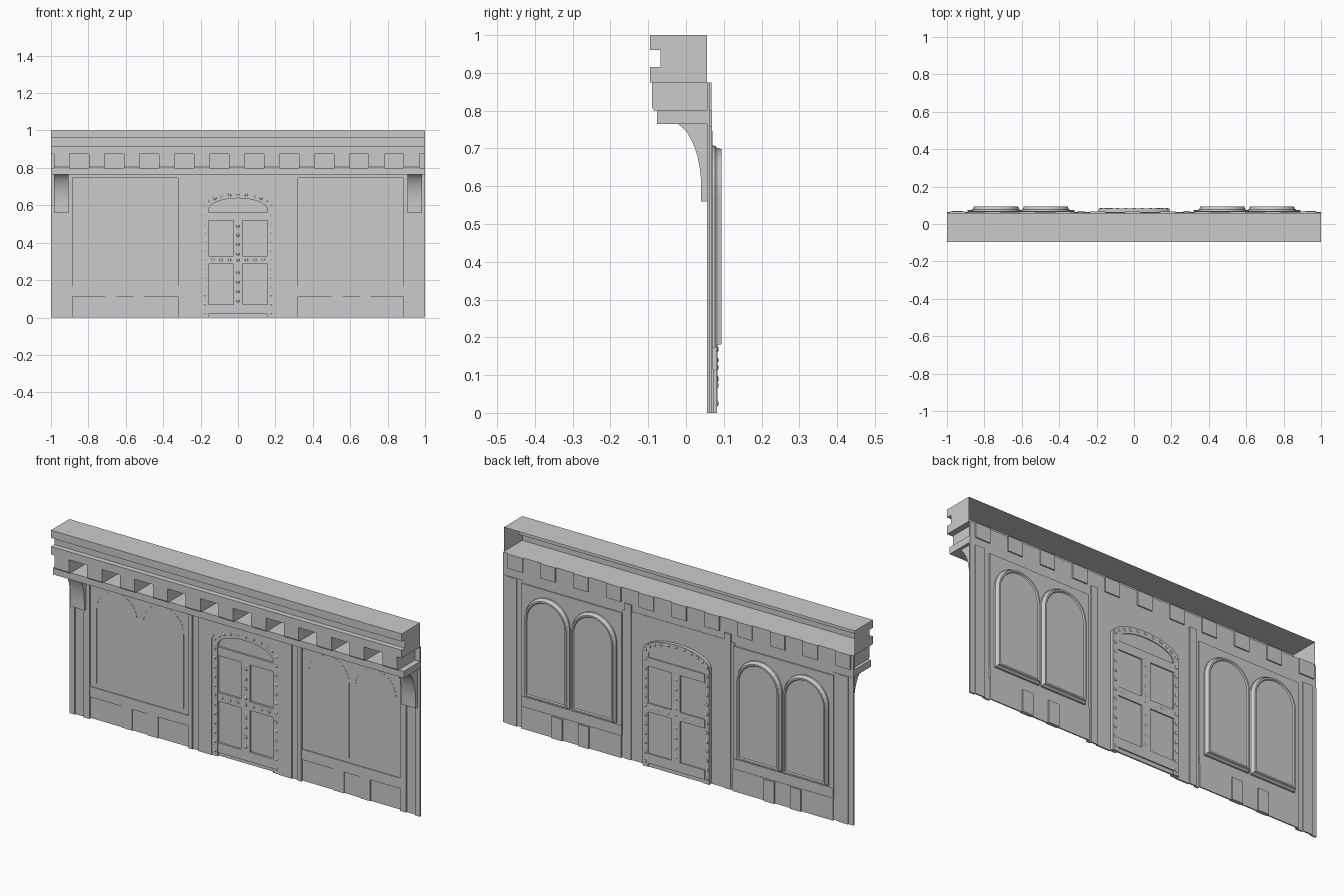
import bpy, bmesh, math

if "Cube" in bpy.data.objects:
    bpy.data.objects.remove(bpy.data.objects["Cube"])


def finish(name, bm):
    bmesh.ops.recalc_face_normals(bm, faces=bm.faces)
    me = bpy.data.meshes.new(name)
    bm.to_mesh(me)
    bm.free()
    ob = bpy.data.objects.new(name, me)
    bpy.context.collection.objects.link(ob)
    return ob


def loft(name, loops, caps=True):
    """Skin matching loops of 3D points; cap both ends if asked."""
    bm = bmesh.new()
    rings = [[bm.verts.new(p) for p in lp] for lp in loops]
    n = len(rings[0])
    for a, b in zip(rings, rings[1:]):
        for i in range(n):
            j = (i + 1) % n
            bm.faces.new((a[i], a[j], b[j], b[i]))
    if caps:
        bm.faces.new(rings[0])
        bm.faces.new(rings[-1])
    return finish(name, bm)


def box(name, x0, x1, y0, y1, z0, z1):
    rect = [(x0, z0), (x1, z0), (x1, z1), (x0, z1)]
    return plate(name, rect, y0, y1)


def plate(name, xz, y0, y1):
    return loft(name, [[(x, y, z) for x, z in xz] for y in (y0, y1)])


def pair(name, x0, x1, *r):
    box(name + "_right", x0, x1, *r)
    box(name + "_left", -x1, -x0, *r)


def arch_top(cx, w, spring, rise, n=16):
    """Elliptical arch points from right to left."""
    return [(cx + w * math.cos(math.pi * i / n), spring + rise * math.sin(math.pi * i / n))
            for i in range(n + 1)]


# Cornice: open-backed moulded shell with end caps
cornice = [(0.055, 1), (-0.095, 1), (-0.095, 0.96), (-0.067, 0.96), (-0.067, 0.916),
           (-0.095, 0.916), (-0.095, 0.875), (0.055, 0.875)]
bm = bmesh.new()
ends = [[bm.verts.new((x, y, z)) for y, z in cornice] for x in (-1, 1)]
for i in range(len(cornice) - 1):
    bm.faces.new((ends[0][i], ends[0][i + 1], ends[1][i + 1], ends[1][i]))
for e in ends:
    bm.faces.new(e)
finish("cornice", bm)

# Corbels, shelf below them and upper wall
for i in range(11):
    cx = -0.942 + i * 0.187
    c = [(-0.09, 0.875), (-0.09, 0.81), (-0.085, 0.80), (0.068, 0.80), (0.068, 0.875)]
    loft("corbel", [[(x, y, z) for y, z in c] for x in (cx - 0.042, cx + 0.042)])
box("shelf", -1, 1, -0.077, 0.056, 0.765, 0.80)
box("upper_wall", -1, 1, 0.055, 0.062, 0.745, 0.875)

# Curved end brackets
curve = [(-0.077, 0.765), (-0.046, 0.765), (-0.046, 0.772)]
for i in range(1, 11):
    a = math.pi / 2 * i / 10
    curve.append((-0.046 + 0.086 * math.sin(a), 0.60 + 0.172 * math.cos(a)))
curve += [(0.04, 0.56), (0.057, 0.56), (0.057, 0.78), (-0.077, 0.78)]
for s in (-1, 1):
    ob = loft("bracket", [[(s * x, y, z) for y, z in curve] for x in (0.905, 0.985)])
    for p in ob.data.polygons:
        p.use_smooth = True
    ob.data.set_sharp_from_angle(angle=math.radians(30))

# Pilasters and grooves
pair("end_pilaster", 0.97, 1, 0.055, 0.064, 0, 0.76)
pair("end_groove", 0.918, 0.972, 0.062, 0.069, 0, 0.76)
pair("outer_pilaster", 0.885, 0.92, 0.055, 0.064, 0, 0.76)
pair("inner_pilaster", 0.30, 0.322, 0.055, 0.064, 0, 0.76)
pair("inner_groove", 0.265, 0.302, 0.062, 0.069, 0, 0.80)

# Window bays: panel, sill, plinth and plinth strips
pair("window_panel", 0.318, 0.89, 0.064, 0.070, 0.16, 0.746)
pair("sill", 0.318, 0.89, 0.059, 0.072, 0.112, 0.166)
pair("plinth", 0.318, 0.89, 0.068, 0.074, 0, 0.115)
pair("plinth_strip_a", 0.65, 0.71, 0.063, 0.082, 0, 0.113)
pair("plinth_strip_b", 0.50, 0.56, 0.063, 0.082, 0, 0.113)

# Arched windows, moulded towards the back
steps = [(0.128, 0.069), (0.127, 0.077), (0.121, 0.083), (0.118, 0.094),
         (0.110, 0.094), (0.106, 0.088)]
for cx in (-0.738, -0.472, 0.472, 0.738):
    loops = []
    for w, y in steps:
        z0 = 0.172 + (0.128 - w)
        pts = [(cx - w, z0), (cx + w, z0)] + arch_top(cx, w, 0.58, w)
        loops.append([(x, y, z) for x, z in pts])
    loft("arched_window", loops)
    # thin raised outline visible on the front of the pane
    a = [(cx + 0.118, 0.19)] + arch_top(cx, 0.118, 0.575, 0.112) + [(cx - 0.118, 0.19)]
    b = [(cx - 0.112, 0.19)] + arch_top(cx, 0.112, 0.575, 0.106)[::-1] + [(cx + 0.112, 0.19)]
    plate("window_outline", a + b, 0.063, 0.066)

# Door bay wall with an arched opening
SPRING, RISE = 0.595, 0.075
opening = [(0.19, 0)] + arch_top(0, 0.19, SPRING, RISE) + [(-0.19, 0)]
plate("door_surround", [(-0.19, 0), (-0.267, 0), (-0.267, 0.765), (0.267, 0.765), (0.267, 0)]
      + opening[:-1], 0.056, 0.064)

# Door leaf, studded rim and iron bands
leaf = [(0.188, 0)] + arch_top(0, 0.188, SPRING, RISE - 0.004) + [(-0.188, 0)]
plate("door_leaf", leaf, 0.071, 0.078)
inner = [(-0.158, 0)] + arch_top(0, 0.158, 0.575, 0.063)[::-1] + [(0.158, 0)]
plate("door_rim", opening + inner, 0.060, 0.082)
box("door_stile", -0.025, 0.025, 0.061, 0.084, 0.06, 0.54)
for z0, z1 in ((0.285, 0.33), (0.52, 0.565), (0.02, 0.07)):
    box("door_band", -0.165, 0.165, 0.061, 0.084, z0, z1)

# Studs on rim and bands
studs = [(s * 0.175, 0.025 + 0.048 * i) for s in (-1, 1) for i in range(13)]
studs += [(0.174 * math.cos(math.radians(a)), 0.588 + 0.07 * math.sin(math.radians(a)))
          for a in range(30, 151, 15)]
studs += [(x * 0.045, 0.308) for x in (-3, -2, -1, 0, 1, 2, 3)]
studs += [(0, 0.09 + 0.05 * i) for i in range(9) if i != 4]
bm = bmesh.new()
for y in (0.062, 0.081):
    for x, z in studs:
        v = bmesh.ops.create_uvsphere(bm, u_segments=8, v_segments=6, radius=0.009)["verts"]
        bmesh.ops.scale(bm, vec=(1, 0.6, 1), verts=v)
        bmesh.ops.translate(bm, vec=(x, y, z), verts=v)
finish("door_studs", bm)
